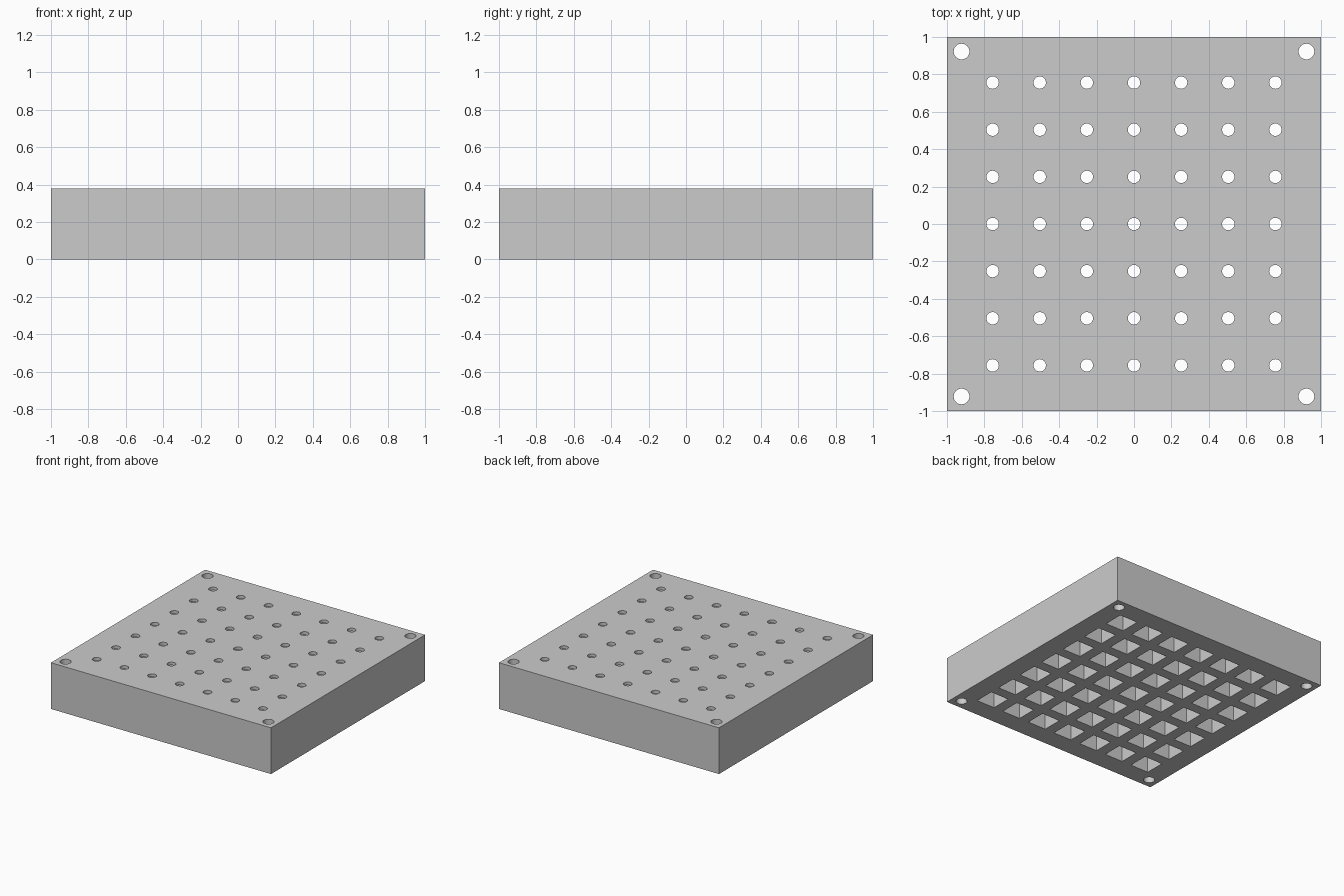
import bpy
import bmesh
from mathutils import Matrix, Vector

HEIGHT = 0.38
PITCH = 0.252
POCKET = 0.165
LIP = 0.025

cube = bpy.data.objects.get("Cube")
if cube:
    bpy.data.objects.remove(cube, do_unlink=True)

grey = bpy.data.materials.new("light grey")
grey.use_nodes = True
grey.diffuse_color = (0.6, 0.6, 0.6, 1)
grey.node_tree.nodes["Principled BSDF"].inputs["Base Color"].default_value = grey.diffuse_color


def add_box(bm, center, size):
    matrix = Matrix.Translation(center) @ Matrix.Diagonal(Vector((*size, 1)))
    bmesh.ops.create_cube(bm, size=1, matrix=matrix)


def add_pin(bm, x, y, radius):
    bmesh.ops.create_cone(bm, cap_ends=True, segments=32, radius1=radius, radius2=radius,
                          depth=1, matrix=Matrix.Translation((x, y, HEIGHT / 2)))


def make_object(name, bm):
    mesh = bpy.data.meshes.new(name)
    bm.to_mesh(mesh)
    bm.free()
    mesh.materials.append(grey)
    obj = bpy.data.objects.new(name, mesh)
    bpy.context.collection.objects.link(obj)
    return obj


grid = [(i * PITCH, j * PITCH) for i in range(-3, 4) for j in range(-3, 4)]

# Solid block
bm = bmesh.new()
add_box(bm, (0, 0, HEIGHT / 2), (2, 2, HEIGHT))
block = make_object("perforated_block", bm)

# Square pockets open at the underside
bm = bmesh.new()
for x, y in grid:
    add_box(bm, (x, y, (HEIGHT - LIP) / 2 - 0.05), (POCKET, POCKET, HEIGHT - LIP + 0.1))
pockets = make_object("pocket_cutter", bm)

# Round holes over each pocket and through the corners
bm = bmesh.new()
for x, y in grid:
    add_pin(bm, x, y, 0.033)
for x in (-0.922, 0.922):
    for y in (-0.922, 0.922):
        add_pin(bm, x, y, 0.042)
holes = make_object("hole_cutter", bm)

# Cut the block
for cutter in (pockets, holes):
    cutter.hide_render = True
    mod = block.modifiers.new(cutter.name, 'BOOLEAN')
    mod.operation = 'DIFFERENCE'
    mod.solver = 'EXACT'
    mod.object = cutter

bpy.context.view_layer.objects.active = block
block.select_set(True)
for mod in list(block.modifiers):
    bpy.ops.object.modifier_apply(modifier=mod.name)
for cutter in (pockets, holes):
    bpy.data.objects.remove(cutter, do_unlink=True)

# Round hole walls, crisp rims
bpy.ops.object.shade_smooth_by_angle(angle=0.52)
